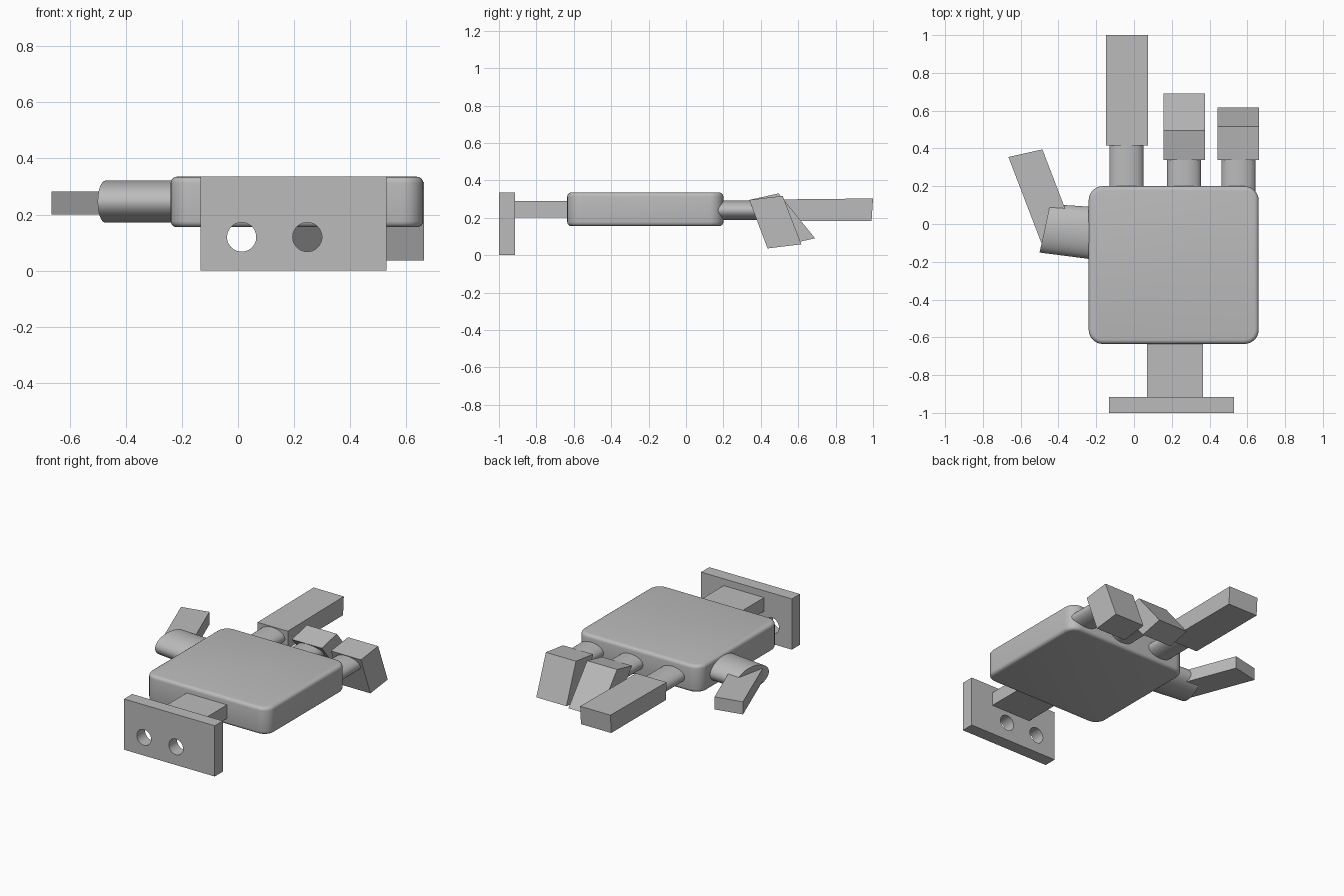
import bpy, bmesh, math
from mathutils import Vector

if "Cube" in bpy.data.objects:
    bpy.data.objects.remove(bpy.data.objects["Cube"], do_unlink=True)

grey = bpy.data.materials.new("plain grey")
grey.use_nodes = True
grey.diffuse_color = (0.5, 0.5, 0.5, 1)
grey.node_tree.nodes["Principled BSDF"].inputs["Base Color"].default_value = grey.diffuse_color


def finish(name, bm, smooth=False):
    bmesh.ops.recalc_face_normals(bm, faces=bm.faces)
    mesh = bpy.data.meshes.new(name)
    bm.to_mesh(mesh)
    bm.free()
    mesh.materials.append(grey)
    ob = bpy.data.objects.new(name, mesh)
    bpy.context.collection.objects.link(ob)
    if smooth:
        bpy.ops.object.select_all(action='DESELECT')
        ob.select_set(True)
        bpy.context.view_layer.objects.active = ob
        bpy.ops.object.shade_smooth_by_angle(angle=math.radians(35))
    return ob


def loft(name, ring_a, ring_b, smooth=False):
    """Closed solid joining two matching rings of points."""
    bm = bmesh.new()
    a = [bm.verts.new(p) for p in ring_a]
    b = [bm.verts.new(p) for p in ring_b]
    bm.faces.new(a)
    bm.faces.new(b)
    for i in range(len(a)):
        j = (i + 1) % len(a)
        bm.faces.new((a[i], a[j], b[j], b[i]))
    return finish(name, bm, smooth)


def box(name, x, y, z):
    rings = [[(i, j, k) for i, j in ((x[0], y[0]), (x[1], y[0]), (x[1], y[1]), (x[0], y[1]))]
             for k in z]
    return loft(name, *rings)


def finger(name, x, profile):
    """Side profile in y, z extended across the finger's width."""
    return loft(name, *[[(i, y, z) for y, z in profile] for i in x])


def oval(centre, side, half_height, n=48):
    """Upright oval ring whose half width is the vector side."""
    c, s, up = Vector(centre), Vector(side), Vector((0, 0, half_height))
    return [c + s * math.cos(t) + up * math.sin(t)
            for t in (2 * math.pi * i / n for i in range(n))]


# Palm: rounded corners in plan, then softened rims
palm = box("palm", (-0.24, 0.66), (-0.635, 0.2), (0.155, 0.335))
bm = bmesh.new()
bm.from_mesh(palm.data)
upright = [e for e in bm.edges if abs(e.verts[0].co.z - e.verts[1].co.z) > 0.1]
bmesh.ops.bevel(bm, geom=upright, offset=0.075, segments=8, profile=0.5, affect='EDGES')
rims = [e for e in bm.edges if abs(e.verts[0].co.z - e.verts[1].co.z) < 0.01]
bmesh.ops.bevel(bm, geom=rims, offset=0.022, segments=4, profile=0.5, affect='EDGES')
bm.to_mesh(palm.data)
bm.free()
bpy.ops.object.select_all(action='DESELECT')
palm.select_set(True)
bpy.context.view_layer.objects.active = palm
bpy.ops.object.shade_smooth_by_angle(angle=math.radians(35))

# Wrist and drilled mounting plate
box("wrist", (0.07, 0.365), (-0.93, -0.6), (0.2, 0.29))
plate = box("mounting_plate", (-0.133, 0.53), (-1, -0.915), (0, 0.335))
for x in (0.013, 0.247):
    cutter = loft("hole_cutter", oval((x, -1.1, 0.12), (0.052, 0, 0), 0.052),
                  oval((x, -0.8, 0.12), (0.052, 0, 0), 0.052), True)
    cutter.hide_render = True
    cutter.hide_set(True)
    cut = plate.modifiers.new("hole", 'BOOLEAN')
    cut.object = cutter
    cut.solver = 'EXACT'
    bpy.ops.object.select_all(action='DESELECT')
    bpy.context.view_layer.objects.active = plate
    plate.select_set(True)
    bpy.ops.object.modifier_apply(modifier=cut.name)
    bpy.data.objects.remove(cutter, do_unlink=True)
bpy.ops.object.shade_smooth_by_angle(angle=math.radians(35))

# Oval knuckles
for name, x, end in (("index", -0.04, 0.45), ("middle", 0.265, 0.4), ("little", 0.553, 0.4)):
    loft(name + "_knuckle", oval((x, 0.15, 0.24), (0.09, 0, 0), 0.052),
         oval((x, end, 0.24), (0.09, 0, 0), 0.052), True)

# Fingers: one straight, two curled down
finger("index_finger", (-0.148, 0.073),
       ((0.42, 0.182), (0.415, 0.297), (1.0, 0.303), (0.992, 0.182)))
finger("middle_finger", (0.157, 0.376),
       ((0.338, 0.295), (0.495, 0.33), (0.69, 0.09), (0.533, 0.055)))
finger("little_finger", (0.442, 0.662),
       ((0.338, 0.295), (0.517, 0.317), (0.617, 0.058), (0.436, 0.036)))

# Thumb: oval base and a flat angled tip
loft("thumb_base", oval((-0.2, -0.05, 0.246), (0.006, 0.139, 0), 0.075),
     oval((-0.472, -0.023, 0.246), (0.028, 0.128, 0), 0.075), True)
tip = ((-0.665, 0.355), (-0.485, 0.395), (-0.305, -0.075), (-0.485, -0.115))
loft("thumb_tip", *[[(x, y, z) for x, y in tip] for z in (0.2, 0.283)])
